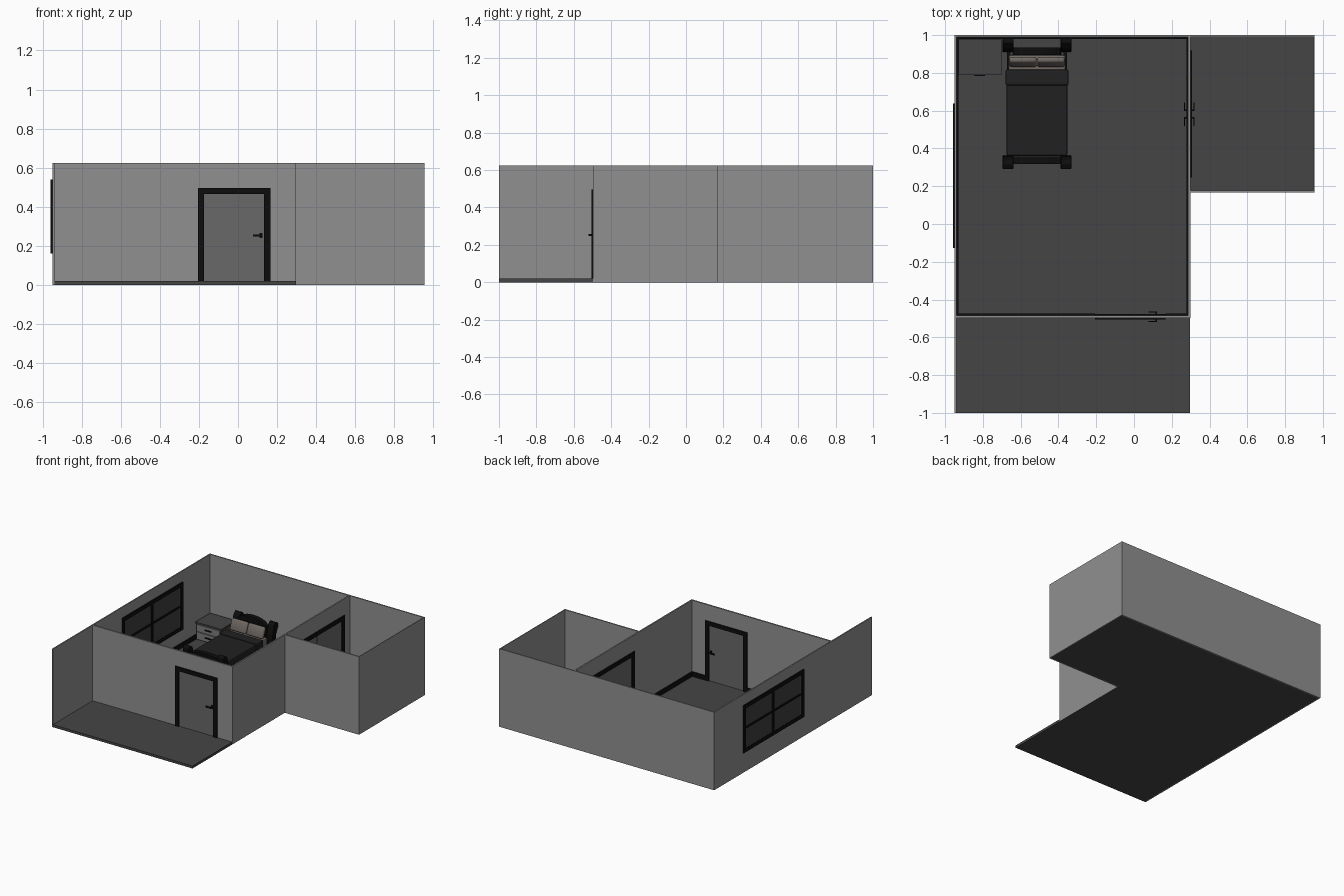
import bpy, bmesh, math
from mathutils import Matrix, Vector

if "Cube" in bpy.data.objects:
    bpy.data.objects.remove(bpy.data.objects["Cube"])


def mat(name, r, g=None, b=None):
    m = bpy.data.materials.new(name)
    m.diffuse_color = (r, r if g is None else g, r if b is None else b, 1)
    m.use_nodes = True
    m.node_tree.nodes["Principled BSDF"].inputs["Base Color"].default_value = m.diffuse_color
    return m


WALL, FLOOR, BLACK = mat("wall_grey", 0.28), mat("floor_grey", 0.06), mat("black", 0.004)
DOOR, GLASS = mat("door_grey", 0.14), mat("glass_grey", 0.05)
CLOTH, PILLOW, DRAWER = mat("blanket", 0.015), mat("pillow", 0.16, 0.14, 0.125), mat("drawer", 0.2)
FZ, TOP = 0.02, 0.625          # floor top and wall top


def finish(name, bm, m, bevel=0.0, segs=2):
    bmesh.ops.recalc_face_normals(bm, faces=bm.faces[:])
    if bevel:
        bmesh.ops.bevel(bm, geom=bm.edges[:], offset=bevel, segments=segs,
                        affect='EDGES', profile=0.5)
    me = bpy.data.meshes.new(name)
    bm.to_mesh(me)
    bm.free()
    me.materials.append(m)
    ob = bpy.data.objects.new(name, me)
    bpy.context.collection.objects.link(ob)
    return ob


def box(name, x, y, z, m, bevel=0.0, tilt=0.0):
    lo, hi = Vector((x[0], y[0], z[0])), Vector((x[1], y[1], z[1]))
    bm = bmesh.new()
    bmesh.ops.create_cube(bm, size=1)
    bmesh.ops.scale(bm, vec=hi - lo, verts=bm.verts)
    bmesh.ops.rotate(bm, cent=(0, 0, 0), matrix=Matrix.Rotation(tilt, 3, 'X'), verts=bm.verts)
    bmesh.ops.translate(bm, vec=(lo + hi) / 2, verts=bm.verts)
    return finish(name, bm, m, bevel)


def extrude(name, pts, vec, m, bevel=0.0):
    bm = bmesh.new()
    face = bm.faces.new([bm.verts.new(p) for p in pts])
    new = bmesh.ops.extrude_face_region(bm, geom=[face])["geom"]
    bmesh.ops.translate(bm, vec=vec, verts=[v for v in new if isinstance(v, bmesh.types.BMVert)])
    return finish(name, bm, m, bevel, 1)


def along(axis, name, u, n, z, m, bevel=0.0):
    """Box given by span along a wall (u) and through it (n)."""
    return box(name, u, n, z, m, bevel) if axis == 'x' else box(name, n, u, z, m, bevel)


def cut(wall, axis, u, n, z):
    hole = along(axis, "cutter", u, (n[0] - 0.05, n[1] + 0.05), z, WALL)
    hole.hide_render = True
    mod = wall.modifiers.new("opening", 'BOOLEAN')
    mod.operation, mod.object, mod.solver = 'DIFFERENCE', hole, 'EXACT'
    bpy.context.view_layer.objects.active = wall
    bpy.ops.object.modifier_apply(modifier=mod.name)
    bpy.data.objects.remove(hole)


def trim(name, axis, u, n, z, w, sill):
    """Frame bars on both faces of a wall."""
    t = 0.009
    for side, d in (("a", (n[0] - t, n[0])), ("b", (n[1], n[1] + t))):
        along(axis, f"{name}_head_{side}", u, d, (z[1] - w, z[1]), BLACK)
        bottom = z[0] + w if sill else z[0]
        for k, e in enumerate(((u[0], u[0] + w), (u[1] - w, u[1]))):
            along(axis, f"{name}_jamb_{side}{k}", e, d, (bottom, z[1] - w), BLACK)
        if sill:
            along(axis, f"{name}_sill_{side}", u, d, (z[0], bottom), BLACK)


def handle(name, axis, u, n, direction):
    """Lever handle on both faces of a door leaf, pointing in direction along u."""
    for s, face in ((-1, n[0]), (1, n[1])):
        def span(a, b):
            return tuple(sorted((face + s * a, face + s * b)))
        along(axis, name + "_plate", (u - 0.008, u + 0.008), span(0, 0.005), (0.24, 0.265), BLACK)
        along(axis, name + "_stem", (u - 0.004, u + 0.004), span(0.005, 0.022), (0.247, 0.258), BLACK)
        lever = sorted((u + direction * 0.042, u - direction * 0.004))
        along(axis, name + "_lever", lever, span(0.018, 0.025), (0.247, 0.258), BLACK)


# Floor slab, L shaped
extrude("floor", [(-0.94, -1, 0), (0.297, -1, 0), (0.297, 0.178, 0), (0.949, 0.178, 0),
                  (0.949, 0.99, 0), (-0.94, 0.99, 0)], (0, 0, FZ), FLOOR)

# Walls
left = box("left_wall", (-0.95, -0.94), (-1, 0.99), (0, TOP), WALL)
box("back_wall", (-0.95, 0.955), (0.99, 1), (0, TOP), WALL)
box("side_room_right_wall", (0.949, 0.955), (0.168, 0.99), (0, TOP), WALL)
box("side_room_front_wall", (0.298, 0.949), (0.168, 0.178), (0, TOP), WALL)
NF, ND, NW = (-0.497, -0.485), (0.287, 0.298), (-0.95, -0.94)
front = box("front_wall", (-0.94, 0.287), NF, (FZ, TOP), WALL)
divider = box("dividing_wall", ND, (-0.497, 0.99), (0.001, TOP), WALL)

# Front door
W = 0.032
U = (-0.206, 0.166)
cut(front, 'x', (U[0] + W, U[1] - W), NF, (0, 0.497 - W))
trim("front_door", 'x', U, NF, (FZ, 0.497), W, False)
leaf = (-0.495, -0.487)
along('x', "front_door_leaf", (U[0] + W, U[1] - W), leaf, (FZ, 0.497 - W), DOOR)
handle("front_door_handle", 'x', 0.118, leaf, -1)

# Double door in the dividing wall
U = (0.246, 0.918)
mid = sum(U) / 2
cut(divider, 'y', (U[0] + W, U[1] - W), ND, (FZ, 0.497 - W))
trim("double_door", 'y', U, ND, (FZ, 0.497), W, False)
leaf = (0.289, 0.296)
for s in (-1, 1):
    e = sorted((mid + s * 0.002, mid + s * (mid - U[0] - W)))
    along('y', "double_door_leaf", e, leaf, (FZ, 0.497 - W), DOOR)
    handle("double_door_handle", 'y', mid + s * 0.02, leaf, s)

# Window with four panes
U, Z, W = (-0.128, 0.638), (0.16, 0.54), 0.03
mid, zm = sum(U) / 2, sum(Z) / 2
cut(left, 'y', (U[0] + W, U[1] - W), NW, (Z[0] + W, Z[1] - W))
trim("window", 'y', U, NW, Z, W, True)
along('y', "window_glass", (U[0] + W, U[1] - W), (-0.947, -0.943), (Z[0] + W, Z[1] - W), GLASS)
along('y', "window_mullion", (mid - 0.011, mid + 0.011), (-0.957, -0.933), (Z[0] + W, Z[1] - W), BLACK)
for e in ((U[0] + W, mid - 0.011), (mid + 0.011, U[1] - W)):
    along('y', "window_bar", e, (-0.954, -0.936), (zm - 0.007, zm + 0.007), BLACK)

# Skirting round the main room, broken at the doors
B, H = 0.01, (FZ, 0.055)
box("skirting_left", (-0.94, -0.94 + B), (-0.485, 0.99), H, BLACK)
box("skirting_back", (-0.94 + B, 0.287), (0.99 - B, 0.99), H, BLACK)
for x in ((-0.93, -0.206), (0.166, 0.287)):
    box("skirting_front", x, (-0.485, -0.485 + B), H, BLACK)
for y in ((-0.475, 0.246), (0.918, 0.98)):
    box("skirting_right", (0.287 - B, 0.287), y, H, BLACK)

# Bed: curved posts at the four corners
POST = [(0.0, 0.0), (0.042, 0.0), (0.042, 0.09), (0.05, 0.15), (0.071, 0.185),
        (0.071, 0.215), (0.045, 0.23), (0.022, 0.21), (0.005, 0.14)]
for y0, s, h, end in ((0.911, 1, 1.03, "head"), (0.362, -1, 0.91, "foot")):
    for x in (-0.695, -0.388):
        extrude(f"bed_{end}_post", [(x, y0 + s * a, FZ + h * b) for a, b in POST],
                (0.057, 0, 0), BLACK, 0.003)
# Arched head and foot boards
for name, y, base, rise in (("headboard", 0.895, 0.215, 0.06), ("footboard", 0.318, 0.175, 0.02)):
    arch = [(-0.5135 + 0.128 * math.cos(a), y, base + rise * math.sin(a))
            for a in (math.pi * i / 14 for i in range(15))]
    extrude(name, [(-0.642, y, 0.05), (-0.385, y, 0.05)] + arch, (0, 0.04, 0), BLACK)
# Rails, mattress and bedding
for x in ((-0.672, -0.655), (-0.372, -0.355)):
    box("bed_rail", x, (0.36, 0.915), (0.055, 0.095), BLACK)
box("mattress", (-0.664, -0.363), (0.362, 0.895), (0.075, 0.148), PILLOW, 0.01)
box("blanket", (-0.675, -0.352), (0.36, 0.74), (0.085, 0.156), CLOTH, 0.01)
box("blanket_fold", (-0.681, -0.346), (0.733, 0.818), (0.085, 0.163), CLOTH, 0.01)
for x in (-0.66, -0.512):
    p = box("pillow", (x, x + 0.145), (0.842, 0.874), (0.15, 0.24), PILLOW, 0.012, math.radians(-20))
    p.data.shade_smooth()

# Bedside cabinet with two drawers
box("cabinet_body", (-0.928, -0.708), (0.8, 0.97), (FZ, 0.15), FLOOR)
box("cabinet_top", (-0.93, -0.702), (0.79, 0.976), (0.15, 0.163), FLOOR)
for z in (0.03, 0.091):
    box("drawer_front", (-0.918, -0.718), (0.792, 0.8), (z, z + 0.054), DRAWER)
    box("drawer_handle", (-0.845, -0.79), (0.784, 0.792), (z + 0.023, z + 0.031), BLACK)
